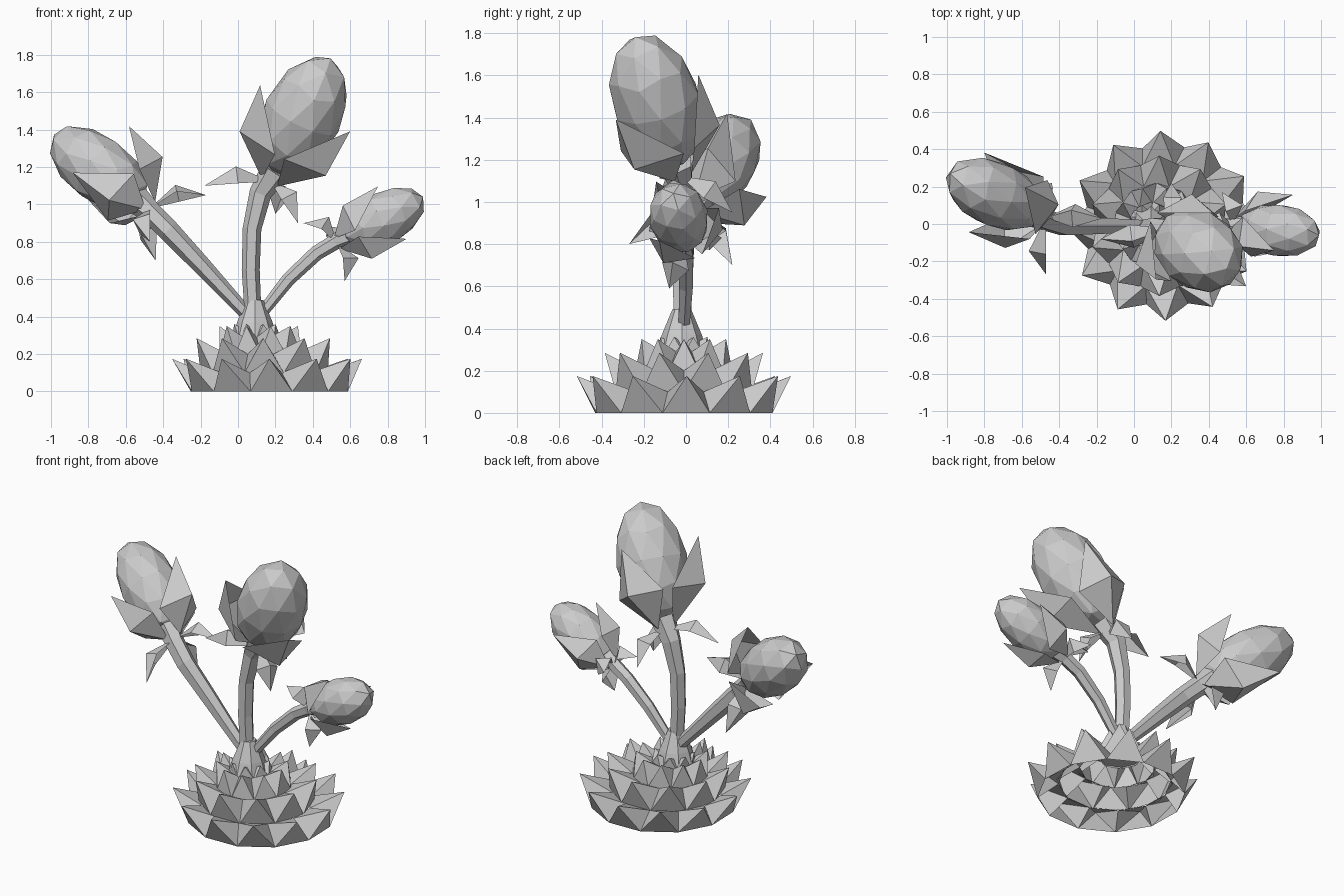
import bpy, bmesh, math
from mathutils import Vector

cube = bpy.data.objects.get("Cube")
if cube:
    bpy.data.objects.remove(cube, do_unlink=True)

grey = bpy.data.materials.new("light_grey")
grey.use_nodes = True
grey.diffuse_color = (0.6, 0.6, 0.6, 1)
grey.node_tree.nodes["Principled BSDF"].inputs["Base Color"].default_value = (0.6, 0.6, 0.6, 1)


def add_object(name, bm):
    mesh = bpy.data.meshes.new(name)
    bmesh.ops.recalc_face_normals(bm, faces=bm.faces[:])
    bm.to_mesh(mesh)
    bm.free()
    mesh.materials.append(grey)
    obj = bpy.data.objects.new(name, mesh)
    bpy.context.collection.objects.link(obj)
    return obj


def polar(cx, radius, z, angle):
    return Vector((cx + radius * math.cos(angle), radius * math.sin(angle) - 0.01, z))


def spike_tier(name, count, turn, base, tip, top):
    """Ring of pyramid spikes; base, tip and top are (centre x, radius, z)."""
    bm = bmesh.new()
    step = math.tau / count
    rings = []
    for ring, shift in ((base, -0.5), (tip, 0), (top, -0.5)):
        rings.append([bm.verts.new(polar(*ring, (i + shift + turn) * step)) for i in range(count)])
    low, point, high = rings
    for i in range(count):
        j = (i + 1) % count
        bm.faces.new((low[i], low[j], point[i]))
        bm.faces.new((low[j], high[j], point[i]))
        bm.faces.new((high[j], high[i], point[i]))
        bm.faces.new((high[i], low[i], point[i]))
    add_object(name, bm)


def stem(name, points, radii, sides=6):
    """Faceted tube through the points."""
    points = [Vector(p) for p in points]
    bm = bmesh.new()
    rings = []
    for i, p in enumerate(points):
        along = (points[min(i + 1, len(points) - 1)] - points[max(i - 1, 0)]).normalized()
        u = along.cross(Vector((0, 1, 0))).normalized()
        v = along.cross(u)
        rings.append([bm.verts.new(p + radii[i] * (math.cos(a) * u + math.sin(a) * v))
                      for a in (k * math.tau / sides for k in range(sides))])
    for a, b in zip(rings, rings[1:]):
        for k in range(sides):
            n = (k + 1) % sides
            bm.faces.new((a[k], a[n], b[n], b[k]))
    bm.faces.new(rings[0])
    bm.faces.new(rings[-1])
    add_object(name, bm)


def blade(name, root, ridge, left, right, tip):
    """Pointed leaf folded along its middle."""
    bm = bmesh.new()
    r, m, a, b, t = [bm.verts.new(p) for p in (root, ridge, left, right, tip)]
    for tri in ((r, m, a), (r, b, m), (a, m, t), (m, b, t)):
        bm.faces.new(tri)
    add_object(name, bm)


def flower(name, centre, axis, half, radius, first, levels, spreads, leaf_tips):
    centre, axis = Vector(centre), Vector(axis).normalized()
    # Egg shaped bud
    bm = bmesh.new()
    bmesh.ops.create_icosphere(bm, subdivisions=2, radius=1)
    turn = axis.to_track_quat('Z', 'Y')
    for v in bm.verts:
        v.co = centre + turn @ Vector((v.co.x * radius, v.co.y * radius, v.co.z * half))
    add_object(name + "_bud", bm)
    # Three sepals cupping the bud; levels are the widest point and the tip
    first = Vector(first)
    u = (first - axis * first.dot(axis)).normalized()
    w = axis.cross(u)
    for k, spread in enumerate(spreads):
        a = k * math.tau / 3
        out = math.cos(a) * u + math.sin(a) * w
        side = axis.cross(out) * radius * 0.88
        middle = centre + axis * half * levels[0]
        blade(f"{name}_sepal_{k + 1}",
              centre - axis * half * 1.15 + out * radius * 0.25,
              middle + out * radius * (0.6 + 0.55 * spread),
              middle + out * radius * 0.66 + side,
              middle + out * radius * 0.66 - side,
              centre + axis * half * levels[1] + out * radius * spread)
    # Small arched leaves under the bud
    root = centre - axis * half * 1.15
    for k, tip in enumerate(leaf_tips):
        tip = Vector(tip)
        run = tip - root
        side = run.cross(axis).normalized() * 0.068
        lift = side.cross(run).normalized()
        middle = root + run * 0.52
        blade(f"{name}_leaflet_{k + 1}", root, middle + lift * 0.1,
              middle + lift * 0.03 + side, middle + lift * 0.03 - side, tip)


# Spiky base, open underneath
spike_tier("base_spikes_bottom", 12, 0.05, (0.168, 0.432, 0), (0.155, 0.508, 0.175), (0.14, 0.33, 0.1))
spike_tier("base_spikes_middle", 10, 0.5, (0.14, 0.34, 0.1), (0.135, 0.375, 0.285), (0.12, 0.22, 0.2))
spike_tier("base_spikes_upper", 10, 0, (0.12, 0.23, 0.2), (0.11, 0.21, 0.35), (0.1, 0.12, 0.29))
spike_tier("base_spikes_top", 8, 0.5, (0.1, 0.13, 0.28), (0.09, 0.12, 0.36), (0.09, 0.07, 0.33))
stem("base_cone", [(0.09, -0.02, 0.29), (0.09, -0.02, 0.37), (0.09, -0.02, 0.49)], [0.12, 0.095, 0.045], 8)

# Stems
stem("middle_stem", [(0.08, -0.02, 0.42), (0.068, -0.02, 0.65), (0.075, -0.02, 0.87),
                     (0.12, -0.02, 1.06), (0.2, -0.045, 1.18)], [0.045, 0.048, 0.05, 0.06, 0.08])
stem("right_stem", [(0.06, -0.01, 0.4), (-0.2, -0.01, 0.68), (-0.37, -0.01, 0.86),
                    (-0.47, 0.02, 0.96), (-0.56, 0.07, 1.04)], [0.035, 0.05, 0.058, 0.06, 0.08])
stem("left_stem", [(0.12, -0.01, 0.41), (0.27, 0, 0.6), (0.42, 0, 0.74),
                   (0.52, -0.01, 0.8), (0.6, -0.02, 0.84)], [0.03, 0.037, 0.04, 0.042, 0.06])

# Flowers
flower("middle", (0.345, -0.14, 1.475), (0.42, -0.28, 0.86), 0.355, 0.212, (-0.86, -0.43, 0.28),
       (-0.55, 0.25), (1.45, 1.5, 1.1),
       [(-0.18, -0.08, 1.1), (0.32, -0.12, 0.9), (0.2, 0.22, 0.95)])
flower("right", (-0.745, 0.16, 1.19), (-0.74, 0.34, 0.57), 0.32, 0.176, (0.6, 0.1, 0.75),
       (-0.74, 0.07), (1.6, 1.6, 1.4),
       [(-0.17, 0.03, 1.05), (-0.47, -0.27, 0.8), (-0.44, 0.22, 0.7)])
flower("left", (0.775, -0.035, 0.925), (0.87, -0.1, 0.47), 0.245, 0.142, (0.3, -0.45, -0.8),
       (-0.6, 0.28), (1.25, 1.4, 1.35),
       [(0.35, 0, 0.9), (0.57, -0.08, 0.59), (0.47, 0.17, 0.83)])
